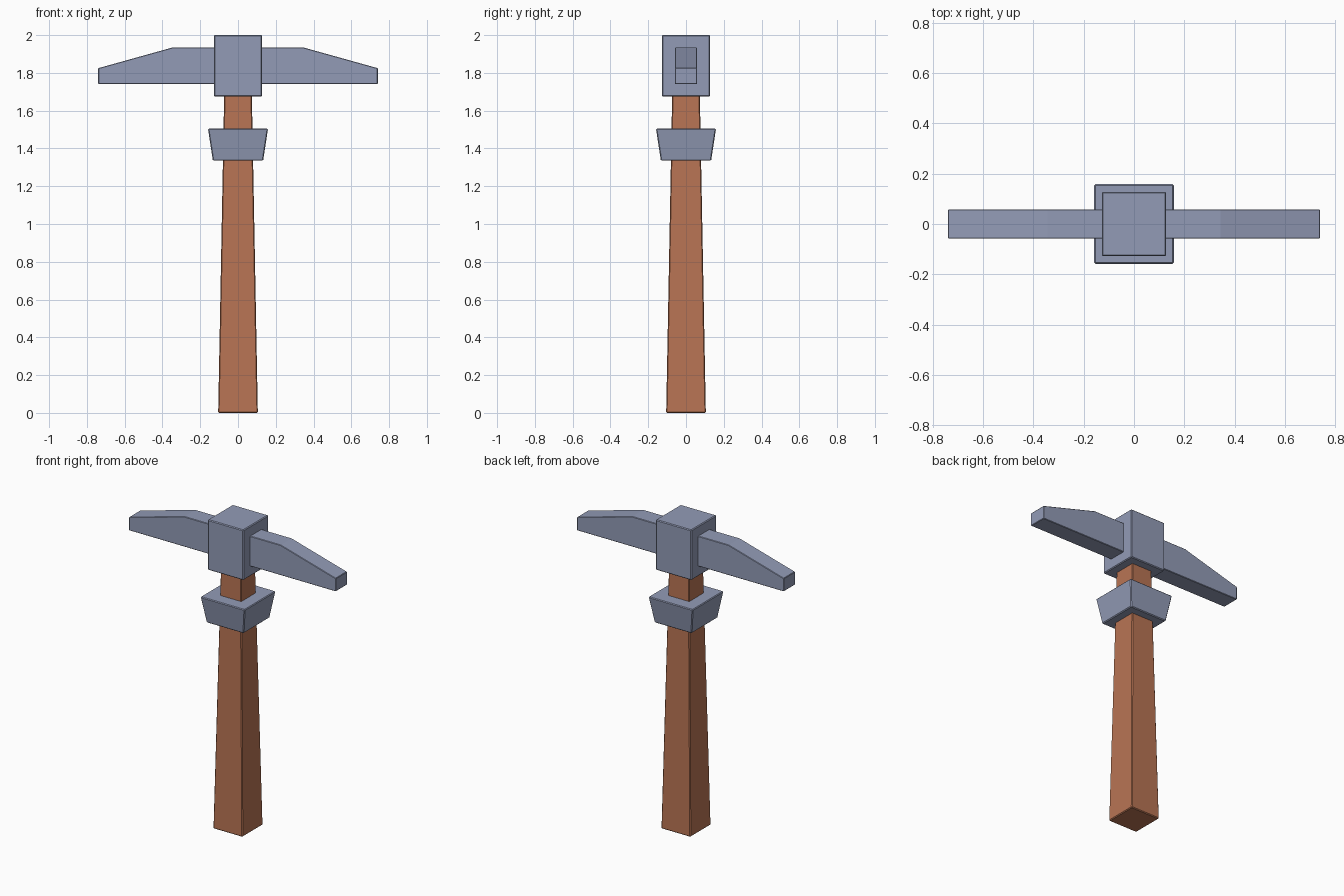
import bpy
import bmesh

cube = bpy.data.objects.get("Cube")
if cube:
    bpy.data.objects.remove(cube, do_unlink=True)


def material(name, colour):
    mat = bpy.data.materials.new(name)
    mat.use_nodes = True
    mat.diffuse_color = colour
    bsdf = mat.node_tree.nodes["Principled BSDF"]
    bsdf.inputs["Base Color"].default_value = colour
    bsdf.inputs["Roughness"].default_value = 0.8
    return mat


steel = material("blue grey steel", (0.29, 0.33, 0.47, 1))
wood = material("red brown wood", (0.48, 0.175, 0.088, 1))


def finish(name, bm, mat, bevel):
    """Turn a bmesh into a flat-shaded object with narrow chamfers."""
    bmesh.ops.recalc_face_normals(bm, faces=bm.faces)
    mesh = bpy.data.meshes.new(name)
    bm.to_mesh(mesh)
    bm.free()
    mesh.materials.append(mat)
    obj = bpy.data.objects.new(name, mesh)
    bpy.context.collection.objects.link(obj)
    mod = obj.modifiers.new("chamfer", 'BEVEL')
    mod.width = bevel
    mod.segments = 1
    return obj


def tapered_block(name, rings, mat, bevel=0.005):
    """Square block lofted through (half width, height) rings."""
    bm = bmesh.new()
    loops = [[bm.verts.new((sx * half, sy * half, z))
              for sx, sy in ((-1, -1), (1, -1), (1, 1), (-1, 1))]
             for half, z in rings]
    bm.faces.new(loops[0])
    bm.faces.new(loops[-1])
    for low, high in zip(loops, loops[1:]):
        for i in range(4):
            j = (i + 1) % 4
            bm.faces.new((low[i], low[j], high[j], high[i]))
    return finish(name, bm, mat, bevel)


def pick_arm(name, side):
    """Side profile of one arm, extruded through its thickness."""
    profile = [(0.1, 1.74), (0.74, 1.74), (0.74, 1.825),
               (0.345, 1.935), (0.1, 1.935)]
    bm = bmesh.new()
    face = bm.faces.new([bm.verts.new((side * x, -0.058, z)) for x, z in profile])
    out = bmesh.ops.extrude_face_region(bm, geom=[face])
    verts = [g for g in out["geom"] if isinstance(g, bmesh.types.BMVert)]
    bmesh.ops.translate(bm, verts=verts, vec=(0, 0.116, 0))
    return finish(name, bm, mat=steel, bevel=0.003)


# Wooden shaft, flared toward the foot
tapered_block("handle", [(0.105, 0), (0.073, 1.7)], wood)

# Collar and central head block
tapered_block("collar", [(0.133, 1.335), (0.159, 1.505)], steel)
tapered_block("head_block", [(0.128, 1.675), (0.128, 2.0)], steel)

# Matching arms
pick_arm("left_arm", 1)
pick_arm("right_arm", -1)
